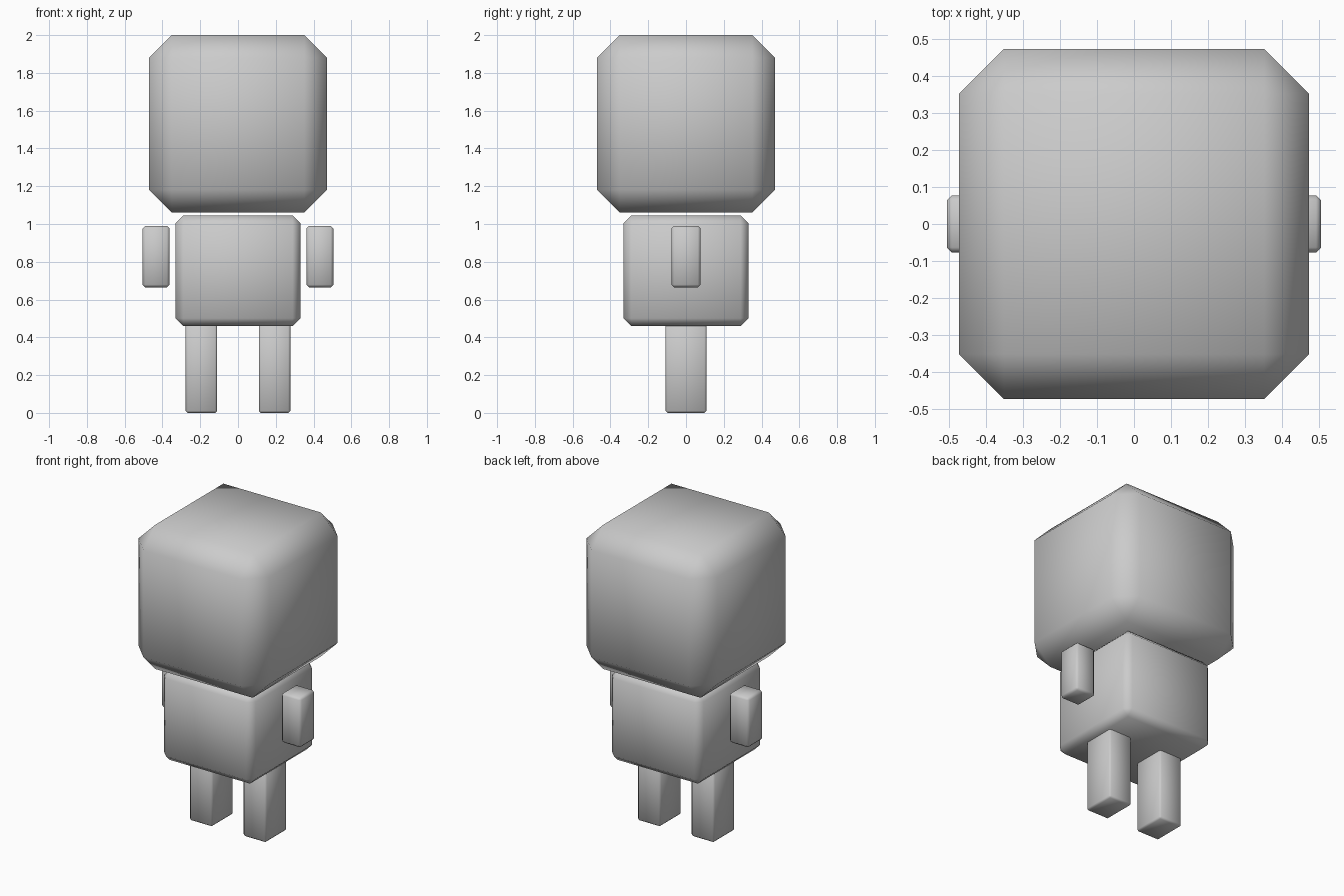
import bpy
import bmesh
from mathutils import Vector

if "Cube" in bpy.data.objects:
    bpy.data.objects.remove(bpy.data.objects["Cube"])


def block(name, lo, hi, chamfer):
    """Smooth-shaded box between two corners with single-segment chamfers."""
    lo, hi = Vector(lo), Vector(hi)
    size, mid = hi - lo, (hi + lo) / 2
    bm = bmesh.new()
    bmesh.ops.create_cube(bm, size=1)
    for v in bm.verts:
        v.co = Vector([v.co[i] * size[i] for i in range(3)])
    bmesh.ops.bevel(bm, geom=bm.edges[:], offset=chamfer, offset_type='OFFSET',
                    segments=1, affect='EDGES')
    bmesh.ops.recalc_face_normals(bm, faces=bm.faces)
    for f in bm.faces:
        f.smooth = True
    mesh = bpy.data.meshes.new(name)
    bm.to_mesh(mesh)
    bm.free()
    obj = bpy.data.objects.new(name, mesh)
    obj.location = mid
    bpy.context.collection.objects.link(obj)
    return obj


# Head and torso
block("head", (-0.472, -0.472, 1.06), (0.472, 0.472, 2.0), 0.121)
block("torso", (-0.33, -0.33, 0.46), (0.33, 0.33, 1.045), 0.041)

# Arms and legs, one pair per side
for side, s in (("left", 1), ("right", -1)):
    for part, x0, x1, y, z0, z1, c in (
            ("arm", 0.362, 0.505, 0.077, 0.665, 0.99, 0.014),
            ("leg", 0.11, 0.277, 0.109, 0.0, 0.49, 0.011)):
        xa, xb = sorted((s * x0, s * x1))
        block(f"{side}_{part}", (xa, -y, z0), (xb, y, z1), c)
